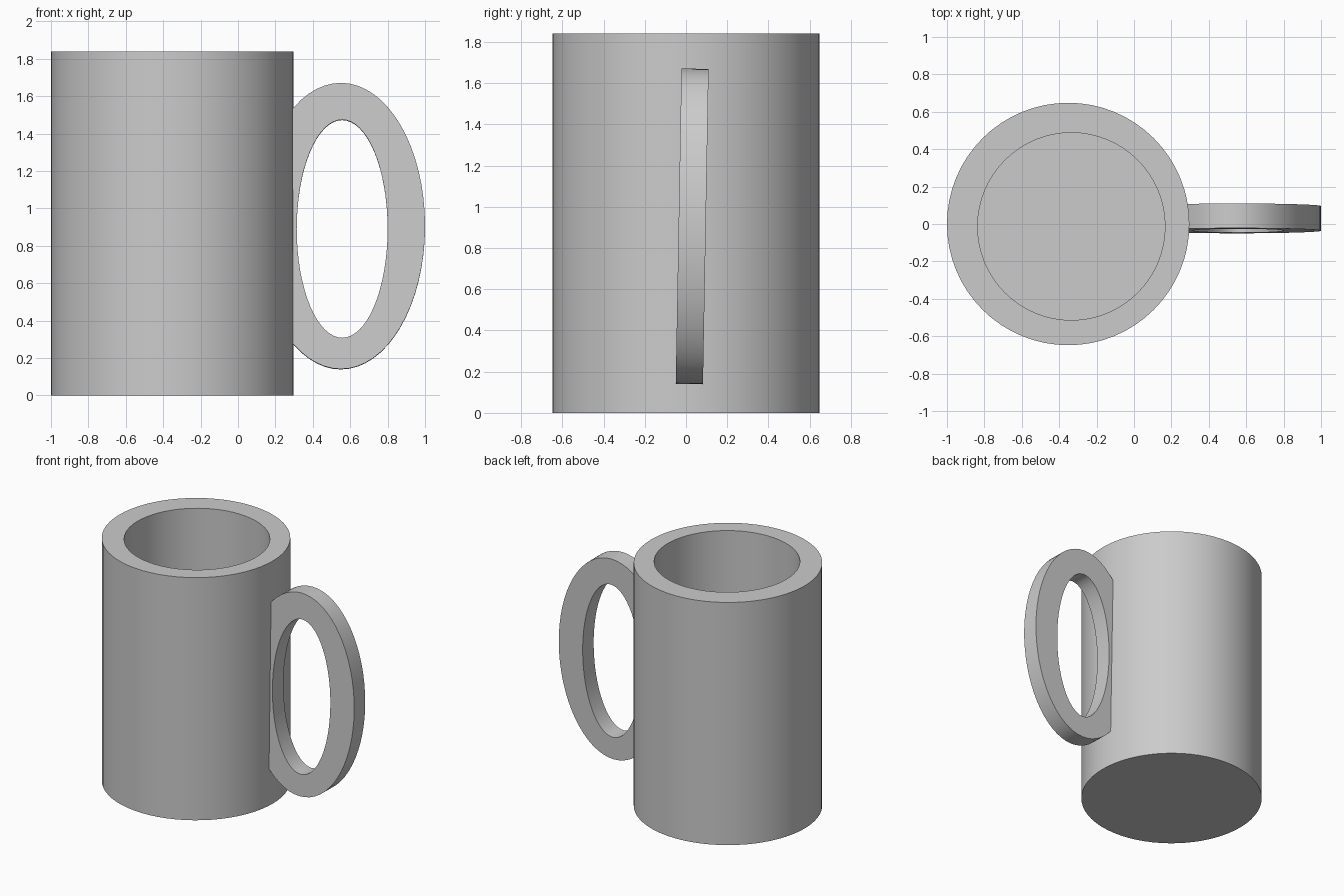
import bpy
import bmesh
from math import cos, sin, tau
from mathutils import Matrix, Vector

default = bpy.data.objects.get("Cube")
if default:
    bpy.data.objects.remove(default, do_unlink=True)

SEGMENTS = 64
HEIGHT = 1.84

# Plain grey ceramic
GREY = (0.6, 0.6, 0.6, 1)
ceramic = bpy.data.materials.new("grey_ceramic")
ceramic.use_nodes = True
ceramic.diffuse_color = GREY
ceramic.node_tree.nodes["Principled BSDF"].inputs["Base Color"].default_value = GREY


def ring(bm, place):
    """Closed loop of vertices; place maps (cosine, sine) to a point."""
    angles = [tau * i / SEGMENTS for i in range(SEGMENTS)]
    return [bm.verts.new(place(cos(a), sin(a))) for a in angles]


def bridge(bm, a, b):
    for i in range(SEGMENTS):
        j = (i + 1) % SEGMENTS
        bm.faces.new((a[i], a[j], b[j], b[i]))


def finish(bm, name):
    bmesh.ops.recalc_face_normals(bm, faces=bm.faces)
    mesh = bpy.data.meshes.new(name)
    bm.to_mesh(mesh)
    bm.free()
    mesh.materials.append(ceramic)
    obj = bpy.data.objects.new(name, mesh)
    bpy.context.collection.objects.link(obj)
    bpy.ops.object.select_all(action="DESELECT")
    obj.select_set(True)
    bpy.context.view_layer.objects.active = obj
    bpy.ops.object.shade_smooth_by_angle()
    return obj


# Cup: outer wall, rim, slightly off-centre cavity and floor
def circle(x, y, z, r):
    return lambda c, s: (x + r * c, y + r * s, z)


bm = bmesh.new()
loops = [ring(bm, circle(*spec)) for spec in (
    (-0.352, 0, 0, 0.648),
    (-0.352, 0, HEIGHT, 0.648),
    (-0.335, -0.013, HEIGHT, 0.501),
    (-0.335, -0.013, 0.18, 0.501),
)]
for lower, upper in zip(loops, loops[1:]):
    bridge(bm, lower, upper)
bm.faces.new(loops[0])
bm.faces.new(loops[-1])
finish(bm, "cup")


# Handle: flat oval band, leaning slightly and cut off inside the cup wall
def oval(x, z, rx, rz, y):
    return lambda c, s: (x + rx * c, y, z + rz * s)


bm = bmesh.new()
outer = (0.55, 0, 0.45, 0.765)
inner = (0.557, -0.015, 0.243, 0.583)
loops = [ring(bm, oval(*shape, y)) for shape, y in (
    (outer, -0.066), (outer, 0.066), (inner, 0.066), (inner, -0.066))]
for i in range(4):
    bridge(bm, loops[i], loops[(i + 1) % 4])
lean = Matrix.Translation((0, 0.03, 0.905)) @ Matrix.Rotation(-0.018, 4, "X")
bmesh.ops.transform(bm, matrix=lean, verts=bm.verts)
bmesh.ops.bisect_plane(
    bm, geom=bm.verts[:] + bm.edges[:] + bm.faces[:],
    plane_co=Vector((0.25, 0, 0)), plane_no=Vector((-1, 0, 0)), clear_outer=True)
bmesh.ops.holes_fill(bm, edges=[e for e in bm.edges if e.is_boundary])
finish(bm, "handle")
